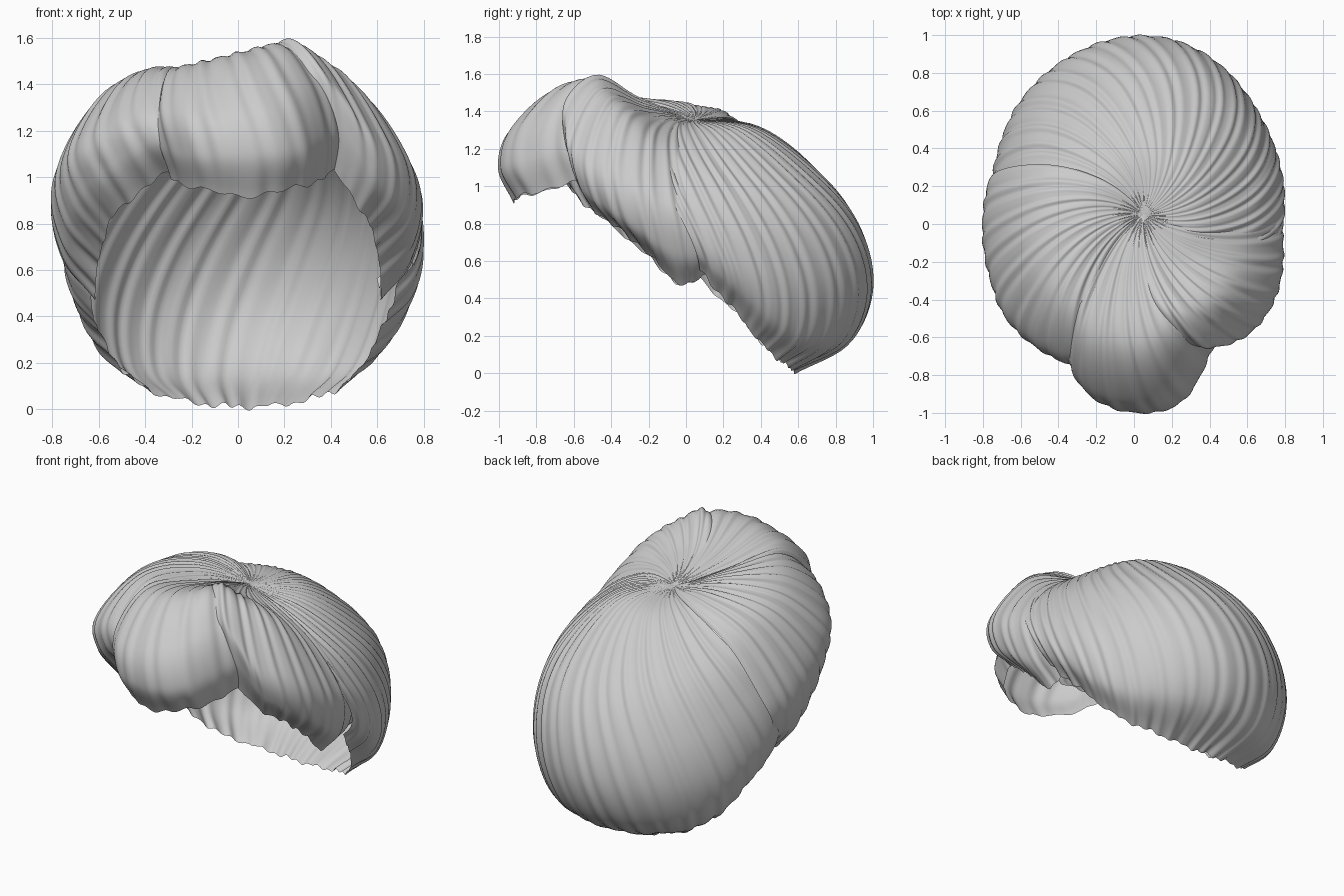
import bpy
import bmesh
from math import sin, cos, radians
from mathutils import Vector

cube = bpy.data.objects.get("Cube")
if cube:
    bpy.data.objects.remove(cube, do_unlink=True)

# One flat grey for all the hair
grey = bpy.data.materials.new("hair grey")
grey.use_nodes = True
grey.diffuse_color = (0.6, 0.6, 0.6, 1)
grey.node_tree.nodes["Principled BSDF"].inputs["Base Color"].default_value = grey.diffuse_color
grey.node_tree.nodes["Principled BSDF"].inputs["Roughness"].default_value = 0.8

WHORL = Vector((0.05, 0.05, 1.36))   # point from which all strands spiral out
ROWS = 44


def spline(points, t):
    """Smooth curve through equally spaced points, t from 0 to 1."""
    position = t * (len(points) - 1)
    i = min(int(position), len(points) - 2)
    f = position - i
    b, c = points[i], points[i + 1]
    a = points[i - 1] if i > 0 else b * 2 - c
    d = points[i + 2] if i + 2 < len(points) else c * 2 - b
    return (b * 2 + (c - a) * f + (a * 2 - b * 5 + c * 4 - d) * f * f
            + (b * 3 - a - c * 3 + d) * f * f * f) / 2


def rib(angle, v):
    """Combed ridges: broad soft strands, rippled by finer uneven ones."""
    broad = sin(radians(angle * 52))
    fine = sin(radians(angle * 83 + 40 * sin(radians(angle * 9)) + 200 * v))
    return broad + 0.4 * fine


def hair_sheet(name, swirl, guides):
    """Loft a sheet over guide strands: rim angle, then radius and height pairs."""
    angles = [Vector((angle, 0)) for angle, profile in guides]
    strands = [[Vector((0, WHORL.z))] + [Vector(p) for p in profile] for angle, profile in guides]
    columns = int(abs(guides[-1][0] - guides[0][0]) * 1.4)
    bm = bmesh.new()
    grid, combed = [], []
    for i in range(columns + 1):
        u = i / columns
        angle = spline(angles, u).x
        profile = [spline(list(level), u) for level in zip(*strands)]
        column = []
        for j in range(ROWS + 1):
            v = j / ROWS
            p = spline(profile, v)
            turn = radians(angle - swirl * (1 - v) ** 2)
            ragged = 0.015 * sin(radians(angle * 31)) * sin(radians(angle * 13)) * v ** 6
            vert = bm.verts.new((WHORL.x + p.x * cos(turn), WHORL.y + p.x * sin(turn), p.y + ragged))
            column.append(vert)
            combed.append((vert, 0.006 * rib(angle, v) * min(1, v * 3) * (1 - 0.5 * v)))
        grid.append(column)
    for left, right in zip(grid, grid[1:]):
        for j in range(ROWS):
            bm.faces.new((left[j], left[j + 1], right[j + 1], right[j]))
    bm.normal_update()
    for vert, height in combed:
        vert.co += vert.normal * height
    bmesh.ops.remove_doubles(bm, verts=bm.verts, dist=0.0005)
    for face in bm.faces:
        face.smooth = True
    mesh = bpy.data.meshes.new(name)
    bm.to_mesh(mesh)
    bm.free()
    mesh.materials.append(grey)
    bpy.context.collection.objects.link(bpy.data.objects.new(name, mesh))


# Large rounded sheet over the back of the head, curling under at the rim
hair_sheet("back_hair", 55, [
    (2, [(.31, 1.33), (.58, 1.17), (.71, .96), (.74, .78), (.71, .64), (.64, .55)]),
    (20, [(.32, 1.31), (.58, 1.12), (.72, .86), (.76, .62), (.72, .45), (.6, .34)]),
    (48, [(.33, 1.29), (.62, 1.04), (.77, .76), (.81, .47), (.74, .21), (.57, .09)]),
    (92, [(.36, 1.3), (.72, 1), (.9, .72), (.94, .42), (.82, .16), (.53, .01)]),
    (136, [(.36, 1.31), (.7, 1.04), (.86, .76), (.9, .47), (.81, .21), (.62, .09)]),
    (163, [(.33, 1.33), (.65, 1.12), (.8, .86), (.84, .62), (.79, .45), (.68, .34)]),
    (182, [(.32, 1.35), (.62, 1.19), (.76, .98), (.81, .78), (.77, .64), (.68, .55)]),
])

# Lock sweeping over the left temple, its raised front edge folding under the fringe
hair_sheet("left_side_lock", 32, [
    (-76, [(.28, 1.43), (.5, 1.48), (.64, 1.36), (.68, 1.2), (.67, 1.04)]),
    (-62, [(.3, 1.47), (.55, 1.59), (.75, 1.46), (.78, 1.25), (.73, 1.03)]),
    (-47, [(.3, 1.44), (.59, 1.51), (.82, 1.22), (.82, 1), (.71, .85)]),
    (-30, [(.3, 1.4), (.59, 1.4), (.81, 1.1), (.8, .85), (.63, .7)]),
    (-8, [(.3, 1.34), (.57, 1.21), (.75, .92), (.71, .65), (.57, .48)]),
    (12, [(.28, 1.3), (.54, 1.1), (.68, .85), (.67, .65), (.56, .56)]),
])

# Lock sweeping over the right temple, tucked under the fringe at its front
hair_sheet("right_side_lock", 48, [
    (172, [(.33, 1.36), (.63, 1.23), (.82, .9), (.81, .7), (.67, .55)]),
    (187, [(.33, 1.41), (.63, 1.3), (.84, .94), (.81, .66), (.67, .48)]),
    (208, [(.33, 1.43), (.64, 1.35), (.86, 1.07), (.86, .86), (.72, .7)]),
    (224, [(.33, 1.45), (.64, 1.4), (.89, 1.16), (.89, 1), (.78, .86)]),
    (246, [(.32, 1.45), (.63, 1.46), (.85, 1.3), (.88, 1.16), (.77, 1.03)]),
    (264, [(.31, 1.42), (.6, 1.44), (.79, 1.27), (.81, 1.14), (.74, 1.03)]),
])

# Rounded fringe projecting over the forehead, both edges tucked in
hair_sheet("fringe", 34, [
    (245, [(.31, 1.42), (.6, 1.45), (.82, 1.29), (.87, 1.14), (.8, 1)]),
    (256, [(.32, 1.43), (.69, 1.47), (.95, 1.28), (1, 1.1), (.93, .95)]),
    (268, [(.32, 1.44), (.7, 1.5), (.98, 1.3), (1.05, 1.1), (.97, .92)]),
    (282, [(.32, 1.46), (.69, 1.54), (.95, 1.34), (1.02, 1.12), (.94, .95)]),
    (296, [(.31, 1.47), (.59, 1.57), (.77, 1.42), (.83, 1.2), (.77, 1.01)]),
    (308, [(.29, 1.43), (.54, 1.47), (.67, 1.36), (.71, 1.2), (.66, 1.03)]),
])
